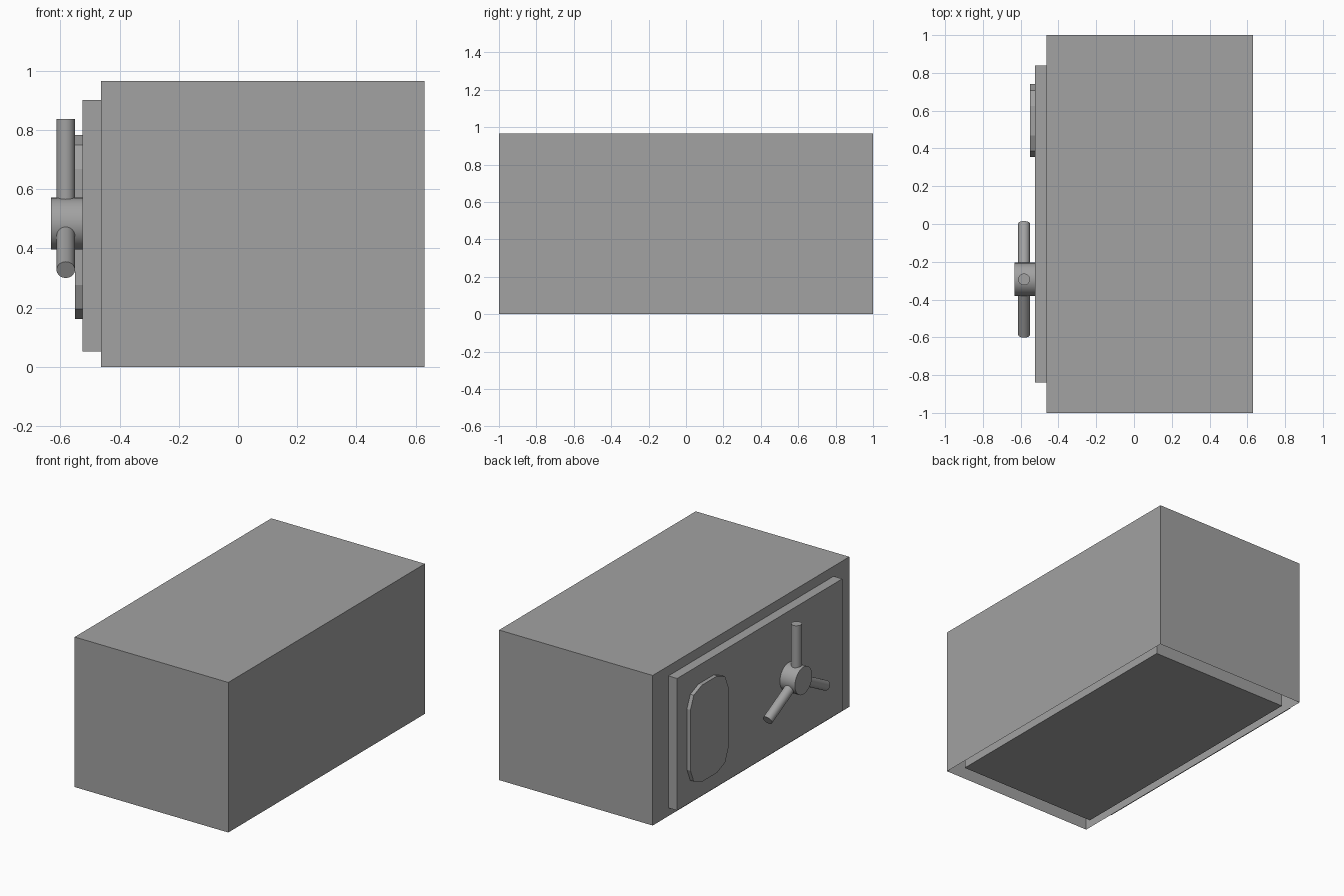
import bpy, bmesh, math
from mathutils import Vector, Matrix

if "Cube" in bpy.data.objects:
    bpy.data.objects.remove(bpy.data.objects["Cube"], do_unlink=True)

# Single plain metal colour
GREY = (0.36, 0.36, 0.36, 1)
metal = bpy.data.materials.new("grey_metal")
metal.use_nodes = True
metal.diffuse_color = GREY
metal.node_tree.nodes["Principled BSDF"].inputs["Base Color"].default_value = GREY


def finish(name, bm, smooth=False):
    bmesh.ops.recalc_face_normals(bm, faces=bm.faces)
    mesh = bpy.data.meshes.new(name)
    bm.to_mesh(mesh)
    bm.free()
    mesh.materials.append(metal)
    obj = bpy.data.objects.new(name, mesh)
    bpy.context.collection.objects.link(obj)
    if smooth:
        bpy.ops.object.select_all(action='DESELECT')
        obj.select_set(True)
        bpy.context.view_layer.objects.active = obj
        bpy.ops.object.shade_smooth_by_angle(angle=math.radians(30))
    return obj


def box(name, lo, hi, open_bottom=False):
    lo, hi = Vector(lo), Vector(hi)
    bm = bmesh.new()
    bmesh.ops.create_cube(bm, size=1, matrix=Matrix.Translation((lo + hi) / 2)
                          @ Matrix.Diagonal((hi - lo).to_4d()))
    bmesh.ops.recalc_face_normals(bm, faces=bm.faces)
    if open_bottom:
        under = [f for f in bm.faces if f.normal.z < -0.9]
        bmesh.ops.delete(bm, geom=under, context='FACES_ONLY')
    return finish(name, bm)


def rod(name, start, end, radius):
    start, end = Vector(start), Vector(end)
    axis = end - start
    bm = bmesh.new()
    bmesh.ops.create_cone(bm, cap_ends=True, segments=32, radius1=radius,
                          radius2=radius, depth=axis.length,
                          matrix=Matrix.Translation((start + end) / 2)
                          @ axis.to_track_quat('Z', 'Y').to_matrix().to_4x4())
    return finish(name, bm, True)


# Outer casing, open underneath, with a smaller inner box flush at the base
box("outer_casing", (-0.463, -1, 0), (0.631, 1, 0.966), open_bottom=True)
box("inner_box", (-0.408, -0.9, 0), (0.576, 0.9, 0.87))

# Door slab on the left-hand wall
box("door", (-0.525, -0.84, 0.052), (-0.463, 0.84, 0.902))

# Raised plate with chamfered round corners
cy, cz, hy, hz, r = 0.547, 0.472, 0.193, 0.311, 0.115
bm = bmesh.new()
ring = []
for k, (sy, sz) in enumerate([(1, 1), (-1, 1), (-1, -1), (1, -1)]):
    for i in range(3):
        a = math.radians(90 * k + 45 * i)
        ring.append(bm.verts.new((-0.525, cy + sy * (hy - r) + r * math.cos(a),
                                  cz + sz * (hz - r) + r * math.sin(a))))
face = bm.faces.new(ring)
out = bmesh.ops.extrude_face_region(bm, geom=[face], use_keep_orig=True)
moved = [g for g in out["geom"] if isinstance(g, bmesh.types.BMVert)]
bmesh.ops.translate(bm, verts=moved, vec=(-0.025, 0, 0))
finish("door_plate", bm)

# Three-spoke handle
hub_y, hub_z, spoke_x = -0.293, 0.484, -0.582
rod("handle_hub", (-0.525, hub_y, hub_z), (-0.632, hub_y, hub_z), 0.088)
for i, (angle, length) in enumerate([(0, 0.354), (118, 0.333), (-118, 0.333)]):
    a = math.radians(angle)
    rod(f"handle_spoke_{i + 1}", (spoke_x, hub_y, hub_z),
        (spoke_x, hub_y + length * math.sin(a), hub_z + length * math.cos(a)), 0.031)
